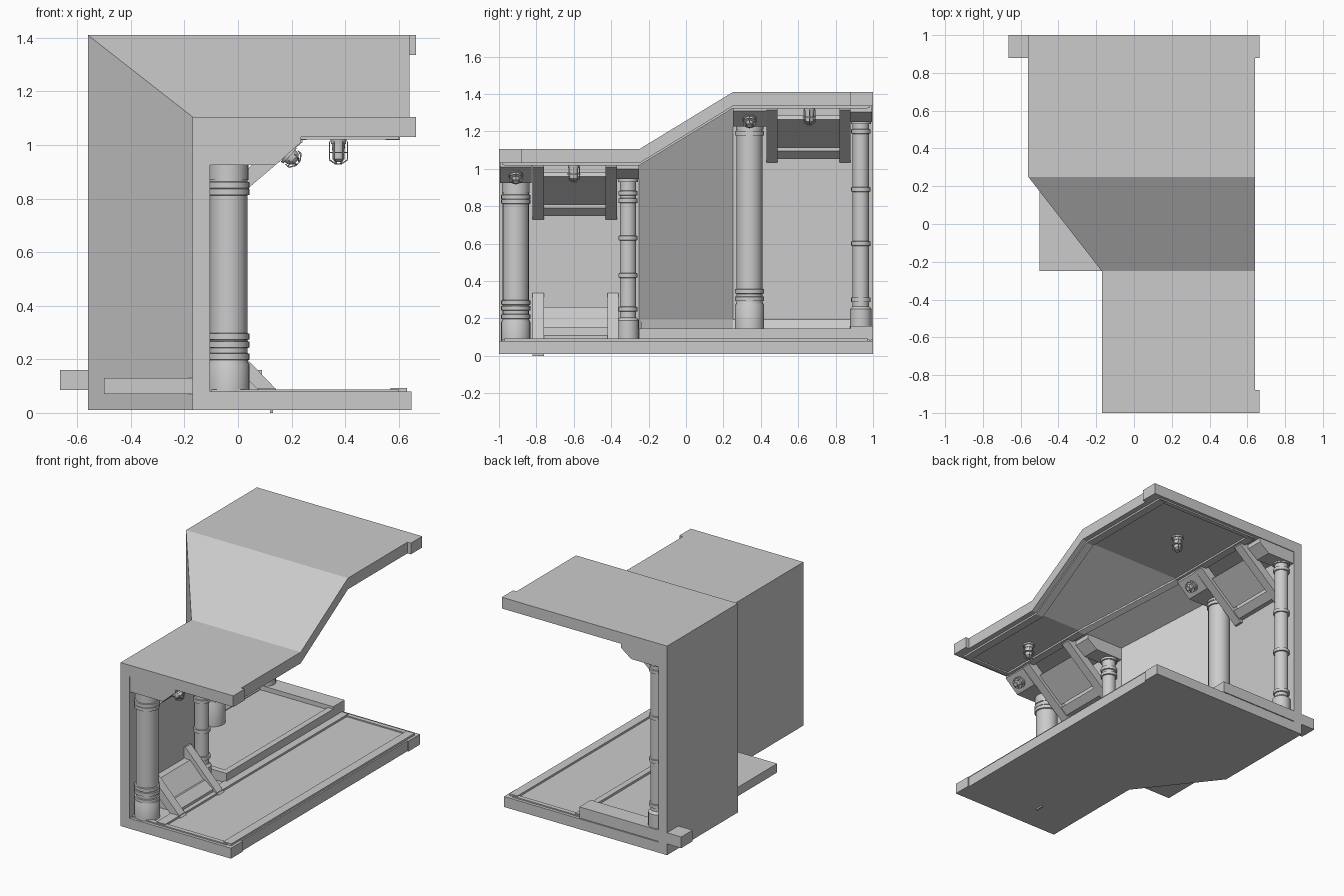
import bpy, bmesh, math
from mathutils import Matrix, Vector

cube = bpy.data.objects.get("Cube")
if cube:
    bpy.data.objects.remove(cube, do_unlink=True)

grey = bpy.data.materials.new("plain_grey")
grey.use_nodes = True
GREY = (0.6, 0.6, 0.6, 1)
grey.diffuse_color = GREY
grey.node_tree.nodes["Principled BSDF"].inputs["Base Color"].default_value = GREY

SHIFT, RISE = -0.39, 0.305      # how far the rear section moves out and up


def finish(name, bm, smooth=False):
    bmesh.ops.recalc_face_normals(bm, faces=bm.faces[:])
    mesh = bpy.data.meshes.new(name)
    bm.to_mesh(mesh)
    bm.free()
    mesh.materials.append(grey)
    ob = bpy.data.objects.new(name, mesh)
    bpy.context.collection.objects.link(ob)
    if smooth:
        bpy.ops.object.select_all(action='DESELECT')
        ob.select_set(True)
        bpy.context.view_layer.objects.active = ob
        bpy.ops.object.shade_smooth_by_angle(angle=math.radians(35))
    return ob


def loft(name, rings):
    """Skin closed rings of points, capping both ends."""
    bm = bmesh.new()
    vs = [[bm.verts.new(p) for p in r] for r in rings]
    n = len(rings[0])
    for a, b in zip(vs, vs[1:]):
        for i in range(n):
            bm.faces.new((a[i], a[(i + 1) % n], b[(i + 1) % n], b[i]))
    bm.faces.new(vs[0])
    bm.faces.new(vs[-1])
    return finish(name, bm)


def sweep(name, profile, y0=-1, y1=1, follow_x=None, follow_z=None):
    """Run an xz profile along y; flagged points follow the bend of the corridor."""
    n = len(profile)
    fx, fz = follow_x or [0] * n, follow_z or [0] * n
    ys = [y0] + [y for y in (-0.25, 0.25) if y0 < y < y1] + [y1]
    rings = []
    for y in ys:
        t = min(max((y + 0.25) / 0.5, 0), 1)
        rings.append([(x + SHIFT * t * a, y, z + RISE * t * b)
                      for (x, z), a, b in zip(profile, fx, fz)])
    return loft(name, rings)


def prism(name, profile, y0, y1, dx=0, dz=0):
    return sweep(name, [(x + dx, z + dz) for x, z in profile], y0, y1)


def box(name, x0, x1, y0, y1, z0, z1):
    return prism(name, [(x0, z0), (x1, z0), (x1, z1), (x0, z1)], y0, y1)


def lathe(name, x, y, profile, sides=24):
    """Column turned from (radius, height) pairs."""
    return_rings = [[(x + r * math.cos(k * math.tau / sides),
                      y + r * math.sin(k * math.tau / sides), z)
                     for k in range(sides)] for r, z in profile]
    ob = loft(name, return_rings)
    bpy.ops.object.select_all(action='DESELECT')
    ob.select_set(True)
    bpy.context.view_layer.objects.active = ob
    bpy.ops.object.shade_smooth_by_angle(angle=math.radians(35))


def ringed(base, body, rings, z0, z1, foot, cap):
    """Column outline with a foot, a cap and raised rings."""
    pts = [(base, z0), (base, z0 + foot), (body, z0 + foot + 0.015)]
    for z in rings:
        pts += [(body, z - 0.013), (body + 0.008, z - 0.011),
                (body + 0.008, z + 0.011), (body, z + 0.013)]
    return pts + [(body, z1 - cap), (base - 0.004, z1 - cap), (base - 0.004, z1)]


# One-piece shell: floor, side wall and roof
sweep("corridor_shell",
      [(-0.17, 0.01), (0.64, 0.01), (0.64, 0.08), (-0.105, 0.08),
       (-0.105, 1.03), (0.64, 1.03), (0.64, 1.105), (-0.17, 1.105)],
      follow_x=[1, 0, 0, 1, 1, 0, 0, 1], follow_z=[0, 0, 0, 0, 1, 1, 1, 1])

# Ceiling rails
for name, x, f in (("ceiling_outer_rail", 0.55, 0), ("ceiling_inner_rail", 0.2, 1)):
    sweep(name, [(x, 1.018), (x + 0.055, 1.018), (x + 0.055, 1.04), (x, 1.04)],
          -0.97, 0.97, [f] * 4, [1] * 4)
box("ceiling_front_rail", 0.2, 0.6, -0.98, -0.95, 1.02, 1.04)
box("ceiling_rear_rail", -0.18, 0.6, 0.95, 0.98, 1.325, 1.345)

# Floor rails and the corner blocks
box("floor_inner_rail", 0.075, 0.14, -0.97, 0.97, 0.07, 0.093)
box("floor_outer_rail", 0.57, 0.63, -0.97, 0.97, 0.07, 0.093)
box("floor_front_rail", -0.1, 0.6, -0.98, -0.95, 0.07, 0.088)
box("floor_rear_rail", 0.09, 0.6, 0.95, 0.98, 0.07, 0.088)
for end, y, z in (("front", -1, 1.03), ("rear", 0.88, 1.335)):
    box(end + "_floor_block", 0.58, 0.648, y, y + 0.12, 0.01, 0.08)
    box(end + "_roof_block", 0.6, 0.665, y, y + 0.12, z, z + 0.075)

# Raised platform in the wide section
box("platform", -0.5, 0.09, -0.25, 0.99, 0.07, 0.13)
box("platform_edge_rim", 0.05, 0.09, -0.25, 0.99, 0.12, 0.145)
box("platform_front_rim", -0.1, 0.09, -0.25, -0.21, 0.12, 0.145)
box("platform_end_beam", -0.665, 0.09, 0.88, 1, 0.085, 0.16)
sweep("platform_skirting", [(-0.11, 0.12), (-0.06, 0.12), (-0.06, 0.135), (-0.11, 0.2)],
      -0.24, 0.88, [1] * 4)

# Large and small columns
lathe("front_large_column", -0.035, -0.91,
      ringed(0.078, 0.07, [0.21, 0.255, 0.285, 0.825, 0.85], 0.08, 0.93, 0.1, 0.06))
lathe("rear_large_column", -0.425, 0.34,
      ringed(0.078, 0.07, [0.305, 0.345, 1.19], 0.13, 1.23, 0.14, 0.02))
lathe("front_small_column", -0.05, -0.31,
      ringed(0.058, 0.044, [0.25, 0.43, 0.63, 0.83, 0.87], 0.08, 0.95, 0.11, 0.02), 20)
lathe("rear_small_column", -0.445, 0.935,
      ringed(0.058, 0.044, [0.3, 0.6, 0.89, 1.2], 0.13, 1.26, 0.12, 0.02), 20)

# Chamfered column heads under the ceiling
BIG = [(-0.11, 1.035), (0.235, 1.035), (0.235, 1.01), (0.14, 0.925), (-0.11, 0.925)]
SMALL = [(-0.11, 1.035), (0.175, 1.035), (0.175, 1.0), (0.1, 0.945), (-0.11, 0.945)]
prism("front_large_head", BIG, -0.995, -0.825)
prism("front_small_head", SMALL, -0.37, -0.25)
prism("rear_large_head", BIG, 0.25, 0.43, SHIFT, 0.3)
prism("rear_small_head", SMALL, 0.88, 0.995, SHIFT, RISE)

# Slanted upper panels held by diagonal bars
BAR = [(-0.09, 0.73), (0.24, 1.01), (0.24, 1.035), (0.18, 1.035), (-0.11, 0.785), (-0.11, 0.73)]
for where, y, dx, dz in (("front", -0.82, 0, 0), ("rear", 0.43, SHIFT, 0.305)):
    for side, off in (("near", 0), ("far", 0.39)):
        prism(f"{where}_upper_{side}_bar", BAR, y + off, y + off + 0.06, dx, dz)
    prism(where + "_upper_panel", [(-0.03, 0.81), (0.15, 0.96), (0.13, 0.98), (-0.05, 0.83)],
          y + 0.05, y + 0.4, dx, dz)
    prism(where + "_upper_beam", [(-0.11, 0.75), (-0.075, 0.75), (-0.03, 0.79),
                                  (-0.06, 0.81), (-0.11, 0.81)],
          y + 0.05, y + 0.4, dx, dz)

# Lower slanted panel of the narrow section
for side, y in (("near", -0.82), ("far", -0.42)):
    prism(f"lower_{side}_bar", [(0.15, 0.08), (-0.095, 0.335), (-0.108, 0.335),
                               (-0.108, 0.27), (0.08, 0.08)], y, y + 0.06)
prism("lower_panel", [(0.09, 0.1), (-0.06, 0.26), (-0.108, 0.26), (-0.108, 0.08), (0.09, 0.08)],
      -0.77, -0.41)
prism("lower_step", [(0.11, 0.08), (0.11, 0.11), (0.05, 0.155), (0.03, 0.155), (0.03, 0.08)],
      -0.77, -0.41)
box("underside_tab", 0.12, 0.13, -0.82, -0.76, 0, 0.02)


def cage_lamp(name, loc, height, tilt=0):
    """Lamp hanging along local -z: mount, glass and wire cage."""
    bm = bmesh.new()

    def drum(r0, r1, top, bottom):
        m = Matrix.Translation((0, 0, (top + bottom) / 2))
        bmesh.ops.create_cone(bm, cap_ends=True, segments=16, radius1=r1, radius2=r0,
                              depth=top - bottom, matrix=m)
    drum(0.038, 0.038, 0, -0.012)
    drum(0.03, 0.028, -0.012, -0.028)
    drum(0.024, 0.022, -0.028, -height + 0.02)
    drum(0.022, 0.01, -height + 0.02, -height + 0.01)
    drum(0.036, 0.036, -height * 0.55, -height * 0.55 - 0.004)
    drum(0.014, 0.014, -height + 0.004, -height)
    for k in range(6):
        rot = Matrix.Rotation(k * math.tau / 6, 4, 'Z')
        for a, b in (((0.034, 0, -0.02), (0.034, 0, -height + 0.018)),
                     ((0.034, 0, -height + 0.018), (0.01, 0, -height + 0.002))):
            a, b = Vector(a), Vector(b)
            d = b - a
            m = rot @ Matrix.Translation((a + b) / 2) @ d.to_track_quat('Z', 'Y').to_matrix().to_4x4()
            bmesh.ops.create_cone(bm, cap_ends=True, segments=6, radius1=0.0025,
                                  radius2=0.0025, depth=d.length, matrix=m)
    bm.transform(Matrix.Translation(loc) @ Matrix.Rotation(tilt, 4, 'Y'))
    finish(name, bm, True)


# Ceiling lamps and the tilted lamps on the large heads
cage_lamp("front_ceiling_lamp", (0.375, -0.6, 1.032), 0.105)
cage_lamp("rear_ceiling_lamp", (0.19, 0.66, 1.337), 0.105)
cage_lamp("front_head_lamp", (0.185, -0.91, 0.967), 0.055, math.radians(-48))
cage_lamp("rear_head_lamp", (-0.205, 0.34, 1.267), 0.055, math.radians(-48))
